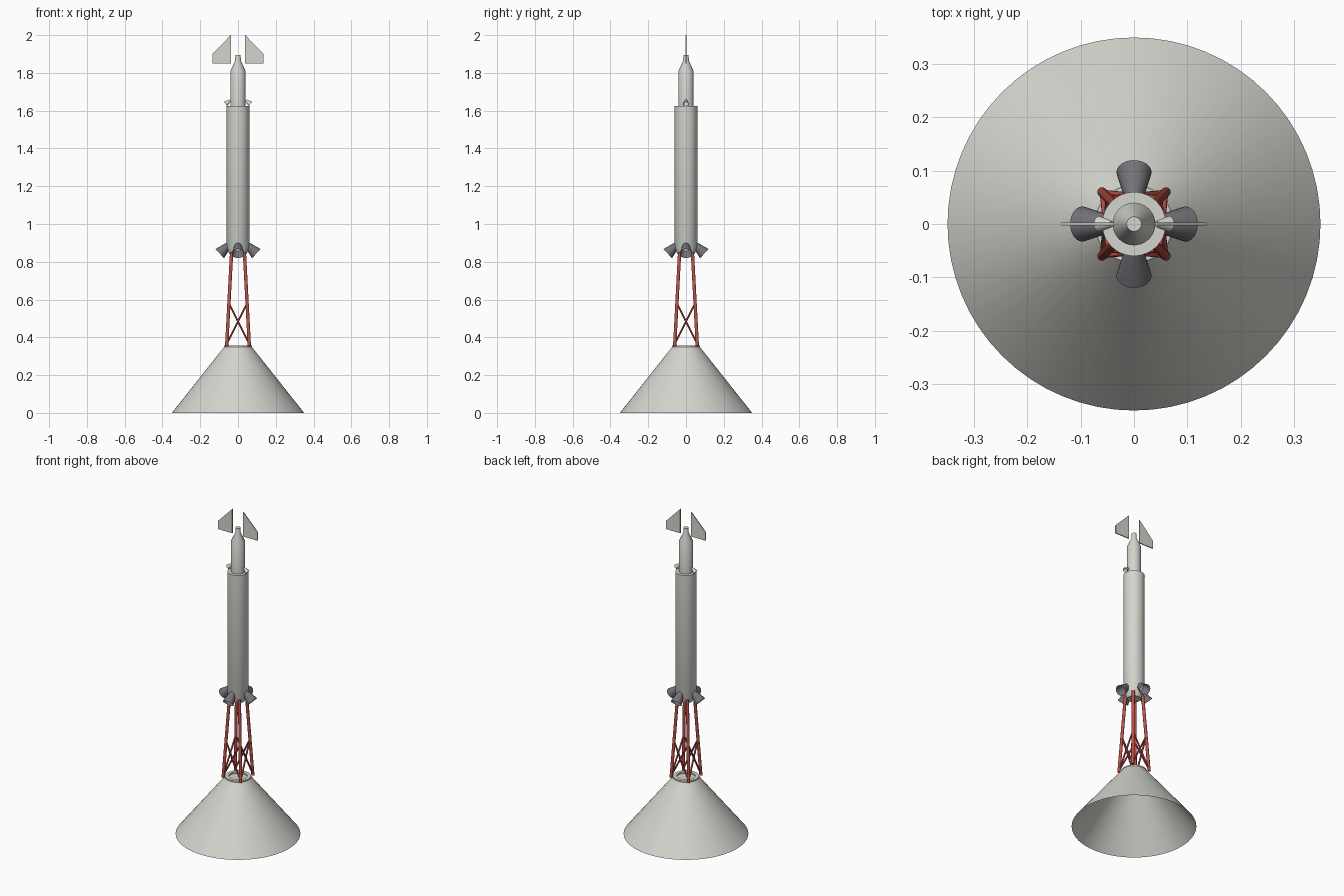
import bpy, bmesh, math
from mathutils import Vector

if "Cube" in bpy.data.objects:
    bpy.data.objects.remove(bpy.data.objects["Cube"], do_unlink=True)


def material(name, colour):
    mat = bpy.data.materials.new(name)
    mat.use_nodes = True
    mat.diffuse_color = (*colour, 1)
    mat.node_tree.nodes["Principled BSDF"].inputs["Base Color"].default_value = (*colour, 1)
    return mat


PALE = material("pale grey", (0.66, 0.66, 0.62))
DARK = material("dark grey", (0.17, 0.17, 0.19))
RED = material("truss red", (0.52, 0.085, 0.065))


def finish(name, bm, mat, smooth=True):
    mesh = bpy.data.meshes.new(name)
    bm.to_mesh(mesh)
    bm.free()
    mesh.materials.append(mat)
    obj = bpy.data.objects.new(name, mesh)
    bpy.context.collection.objects.link(obj)
    if smooth:
        bpy.ops.object.select_all(action="DESELECT")
        obj.select_set(True)
        bpy.context.view_layer.objects.active = obj
        bpy.ops.object.shade_smooth_by_angle(angle=math.radians(30))
    return obj


def lathe(name, profile, mat, sides=48):
    """Spin (radius, height) points about z."""
    bm = bmesh.new()
    verts = [bm.verts.new((r, 0, z)) for r, z in profile]
    edges = [bm.edges.new(pair) for pair in zip(verts, verts[1:])]
    bmesh.ops.spin(bm, geom=verts + edges, cent=(0, 0, 0), axis=(0, 0, 1),
                   angle=math.tau, steps=sides, use_duplicate=False)
    bmesh.ops.remove_doubles(bm, verts=bm.verts, dist=0.0001)
    bmesh.ops.recalc_face_normals(bm, faces=bm.faces)
    return finish(name, bm, mat)


def aim(obj, start, end):
    start, end = Vector(start), Vector(end)
    obj.location = start
    obj.rotation_euler = (end - start).to_track_quat("Z", "Y").to_euler()


def rod(name, start, end, radius, mat):
    length = (Vector(end) - Vector(start)).length
    obj = lathe(name, [(0, 0), (radius, 0), (radius, length), (0, length)], mat, 12)
    aim(obj, start, end)


def nozzle(name, angle, inner, outer, profile, mat):
    """Bell opening outward and down; inner and outer are (radius, height)."""
    c, s = math.cos(angle), math.sin(angle)
    obj = lathe(name, profile, mat, 24)
    aim(obj, (inner[0] * c, inner[0] * s, inner[1]), (outer[0] * c, outer[0] * s, outer[1]))


# Flared base shell, open underneath, with a rim and recessed top
lathe("base_cone", [(0.35, 0), (0.073, 0.35), (0.073, 0.358), (0.052, 0.358),
                    (0.052, 0.348), (0, 0.348)], PALE, 64)

# Main tower and nose
lathe("tower_body", [(0, 0.825), (0.038, 0.825), (0.06, 0.875), (0.06, 1.625),
                     (0, 1.625)], PALE)
lathe("nose_section", [(0, 1.62), (0.04, 1.62), (0.04, 1.81), (0.015, 1.865),
                       (0.014, 1.895), (0, 1.895)], PALE)

# Truss legs and crossed braces on each of four sides
LOW, MID, HIGH = 0.355, 0.58, 0.85
corners = [(1, 1), (-1, 1), (-1, -1), (1, -1)]


def leg_point(corner, z):
    half = 0.06 - 0.026 * (z - LOW) / (HIGH - LOW)
    return (corner[0] * half, corner[1] * half, z)


for i, corner in enumerate(corners):
    following = corners[(i + 1) % 4]
    rod(f"truss_leg_{i + 1}", leg_point(corner, LOW), leg_point(corner, HIGH), 0.009, RED)
    for a, b, side in ((corner, following, "a"), (following, corner, "b")):
        rod(f"truss_brace_{i + 1}{side}", leg_point(a, LOW + 0.01), leg_point(b, MID), 0.005, RED)

# Four main exhaust bells
for i in range(4):
    nozzle(f"main_nozzle_{i + 1}", i * math.pi / 2, (0.045, 0.893), (0.098, 0.842),
           [(0, 0), (0.014, 0), (0.022, 0.025), (0.033, 0.072)], DARK)

# Two small bells on the shoulder
for side, angle in (("left", 0), ("right", math.pi)):
    nozzle(f"small_nozzle_{side}", angle, (0.042, 1.655), (0.066, 1.635),
           [(0, 0), (0.006, 0), (0.010, 0.014), (0.015, 0.031)], PALE)

# Thin fins beside the nose tip
for side, sign in (("left", 1), ("right", -1)):
    bm = bmesh.new()
    outline = [(0.038, 1.85), (0.136, 1.85), (0.136, 1.90), (0.038, 2.0)]
    face = bm.faces.new([bm.verts.new((sign * x, -0.003, z)) for x, z in outline])
    grown = bmesh.ops.extrude_face_region(bm, geom=[face])
    moved = [v for v in grown["geom"] if isinstance(v, bmesh.types.BMVert)]
    bmesh.ops.translate(bm, verts=moved, vec=(0, 0.006, 0))
    bmesh.ops.recalc_face_normals(bm, faces=bm.faces)
    finish(f"tip_fin_{side}", bm, PALE, smooth=False)
